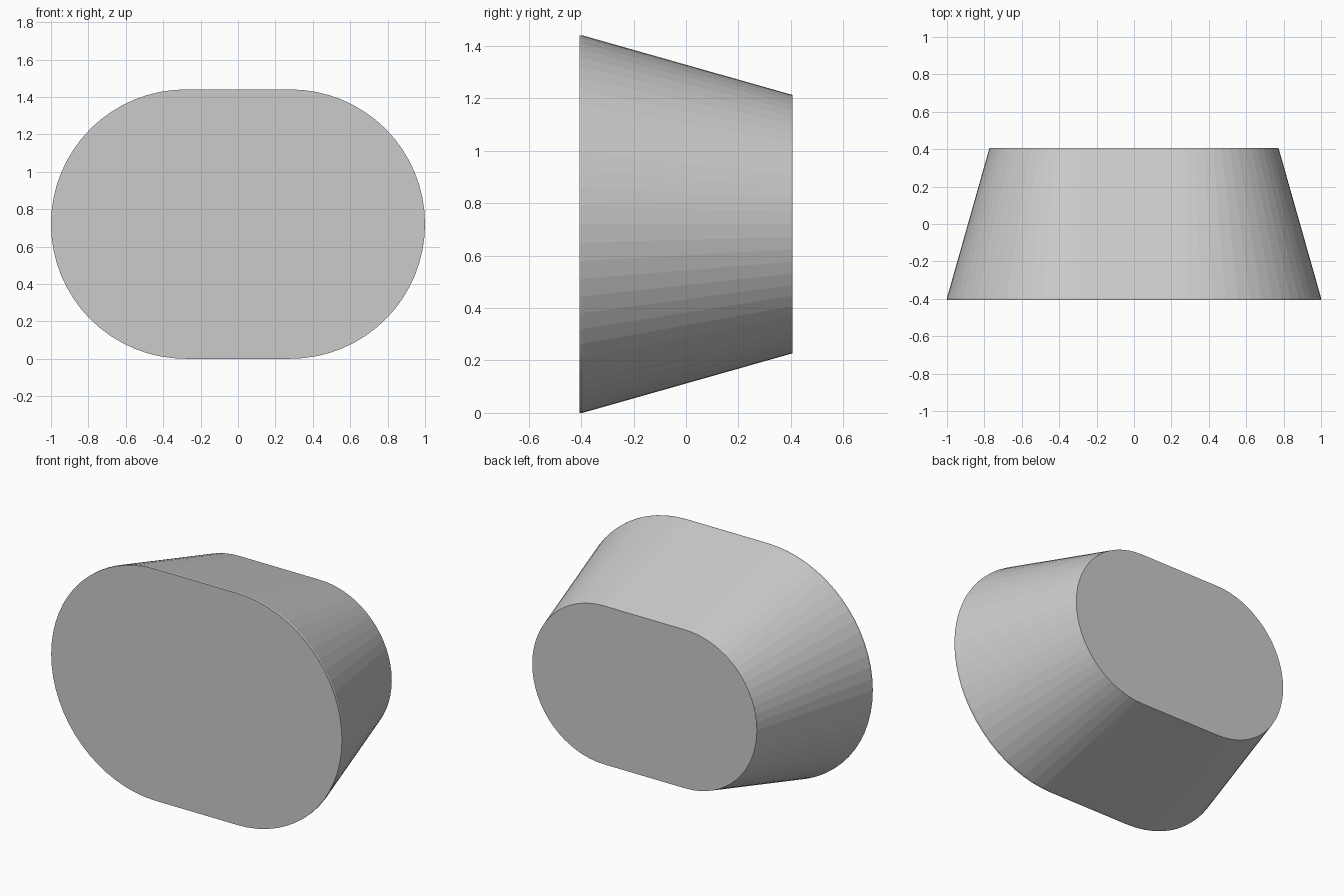
import bpy, bmesh
from math import pi, cos, sin

if "Cube" in bpy.data.objects:
    bpy.data.objects.remove(bpy.data.objects["Cube"])

STRAIGHT = 0.28   # half length of the straight run
CENTRE_Z = 0.72
SEGMENTS = 32     # facets per rounded end


def stadium_ring(bm, y, radius):
    """Rounded-end outline in the xz plane at depth y."""
    ring = []
    for side, start in ((1, -pi / 2), (-1, pi / 2)):
        for i in range(SEGMENTS + 1):
            a = start + pi * i / SEGMENTS
            ring.append(bm.verts.new((side * STRAIGHT + radius * cos(a), y,
                                      CENTRE_Z + radius * sin(a))))
    return ring


bm = bmesh.new()
# Front face, narrow straight rim, then taper to the back face
rings = [stadium_ring(bm, y, r) for y, r in
         ((-0.407, 0.72), (-0.395, 0.72), (0.407, 0.4925))]
for a, b in zip(rings, rings[1:]):
    for i in range(len(a)):
        j = (i + 1) % len(a)
        bm.faces.new((a[i], a[j], b[j], b[i]))
bm.faces.new(rings[0])
bm.faces.new(rings[-1])
bmesh.ops.recalc_face_normals(bm, faces=bm.faces[:])

mesh = bpy.data.meshes.new("tapered_body")
bm.to_mesh(mesh)
bm.free()
body = bpy.data.objects.new("tapered_body", mesh)
bpy.context.collection.objects.link(body)
